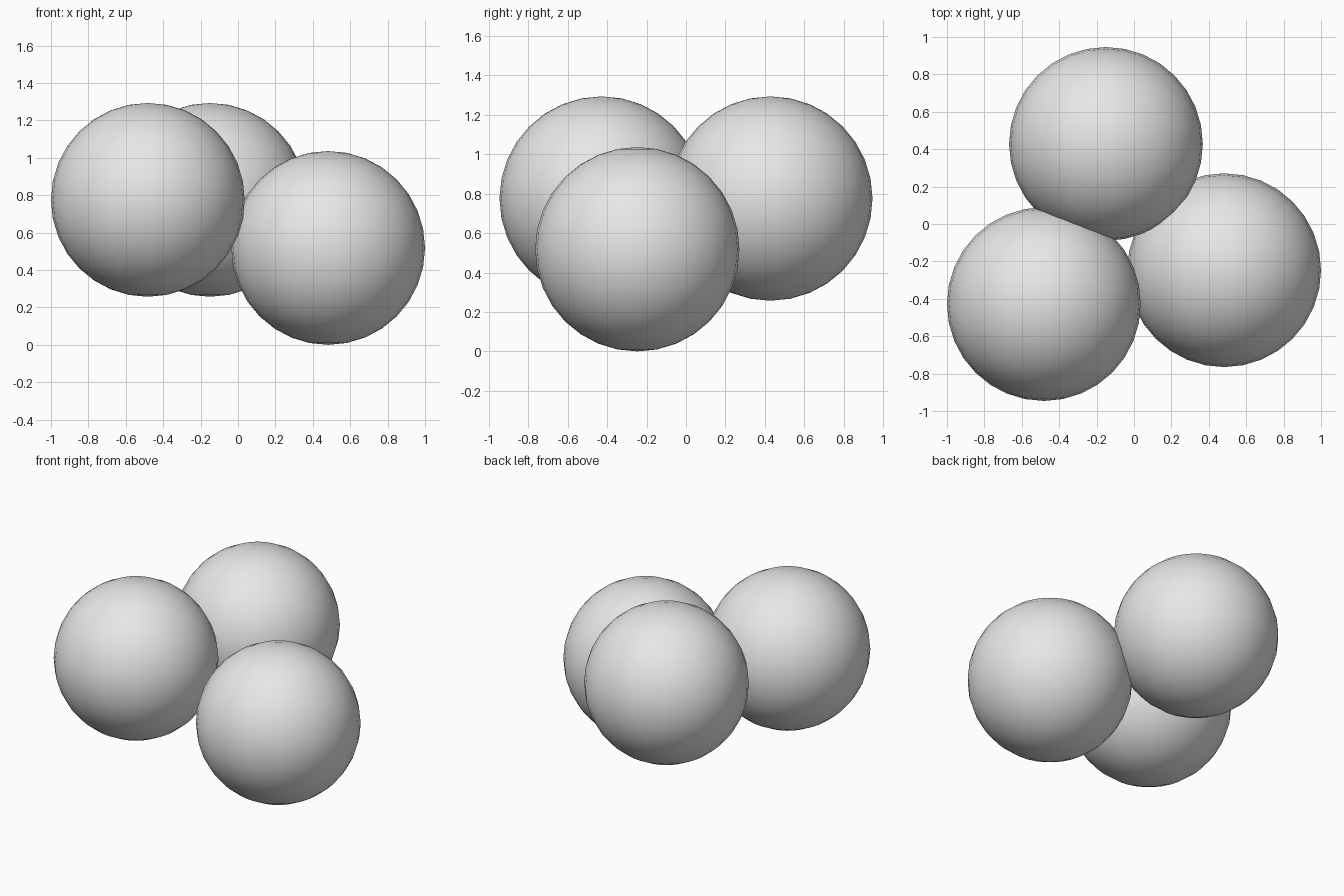
import bpy

# Clear the default cube only
cube = bpy.data.objects.get("Cube")
if cube:
    bpy.data.objects.remove(cube, do_unlink=True)

# Plain grey material
GREY = (0.8, 0.8, 0.8, 1.0)
grey = bpy.data.materials.new("plain grey")
grey.use_nodes = True
grey.diffuse_color = GREY
grey.node_tree.nodes["Principled BSDF"].inputs["Base Color"].default_value = GREY

RADIUS = 0.518


def add_ball(name, centre):
    """Smooth UV sphere with its poles along z."""
    bpy.ops.mesh.primitive_uv_sphere_add(
        segments=32, ring_count=16, radius=RADIUS, location=centre)
    ball = bpy.context.object
    ball.name = name
    ball.data.materials.append(grey)
    bpy.ops.object.shade_smooth()
    return ball


# Three equal balls in a cluster: two raised, one resting on the ground
add_ball("front_right_ball", (-0.482, -0.428, 0.775))
add_ball("back_ball", (-0.15, 0.428, 0.775))
add_ball("front_left_ball", (0.482, -0.247, RADIUS))
